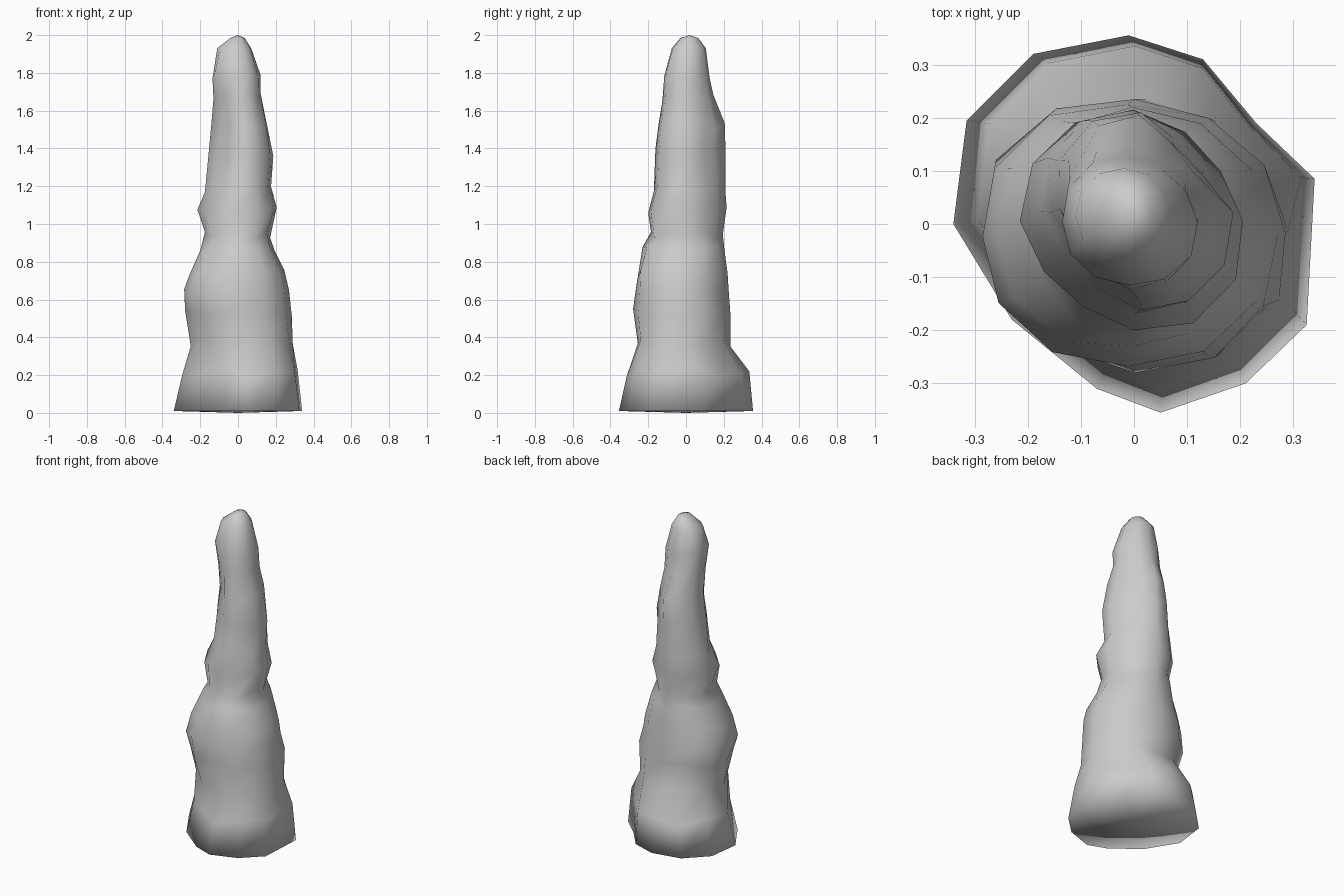
import bpy, bmesh, math

if "Cube" in bpy.data.objects:
    bpy.data.objects.remove(bpy.data.objects["Cube"])

# Contour rings: height, x min, x max, y min, y max, diagonal squeeze
RINGS = [
    (0.01, -0.34, 0.34, -0.355, 0.355, 0),
    (0.21, -0.295, 0.315, -0.315, 0.335, 0),
    (0.37, -0.25, 0.29, -0.255, 0.235, 0.06),
    (0.53, -0.28, 0.285, -0.28, 0.235, 0.03),
    (0.64, -0.285, 0.27, -0.268, 0.225, 0.0),
    (0.74, -0.26, 0.245, -0.255, 0.22, 0.0),
    (0.87, -0.2, 0.195, -0.23, 0.205, 0.03),
    (0.94, -0.175, 0.17, -0.185, 0.195, 0.06),
    (1.07, -0.215, 0.205, -0.2, 0.215, 0.1),
    (1.19, -0.175, 0.175, -0.17, 0.208, 0.17),
    (1.38, -0.155, 0.187, -0.162, 0.21, 0.25),
    (1.52, -0.14, 0.155, -0.145, 0.205, 0.23),
    (1.67, -0.13, 0.12, -0.125, 0.145, 0.1),
    (1.79, -0.135, 0.12, -0.115, 0.125, 0.02),
    (1.93, -0.11, 0.07, -0.075, 0.105, 0.02),
    (1.985, -0.04, 0.035, -0.03, 0.065, 0.05),
]
# Irregular outline of the foot
FOOT = [(0.34, 0.085), (0.23, 0.19), (0.13, 0.31), (-0.01, 0.355),
        (-0.19, 0.32), (-0.315, 0.195), (-0.34, 0.0), (-0.23, -0.18),
        (-0.07, -0.31), (0.05, -0.355), (0.21, -0.3), (0.325, -0.19)]
SIDES = len(FOOT)


def ring_points(index, z, x0, x1, y0, y1, squeeze):
    """Lopsided oval, wider along one diagonal, fitted to its extents."""
    pts = []
    for k in range(SIDES):
        a = 2 * math.pi * k / SIDES
        s = math.sin(2 * a)
        r = 1 - (squeeze if s > 0 else 0.06) * s
        r += 0.02 * math.sin(3 * a + 2.1 * index)
        pts.append((r * math.cos(a), r * math.sin(a)))
    if index < 2:
        pts = FOOT
    xs, ys = [p[0] for p in pts], [p[1] for p in pts]

    def fit(v, vals, lo, hi):
        return lo + (v - min(vals)) / (max(vals) - min(vals)) * (hi - lo)
    out = []
    for k, (x, y) in enumerate(pts):
        wob = 0.02 * math.sin(2.4 * k + 1.7 * index) if 0 < index < len(RINGS) - 2 else 0
        out.append((fit(x, xs, x0, x1), fit(y, ys, y0, y1), z + wob))
    return out


# Rock spire: rings lofted from base to tip
bm = bmesh.new()
loops = [[bm.verts.new(p) for p in ring_points(i, *r)] for i, r in enumerate(RINGS)]
for low, high in zip(loops, loops[1:]):
    for k in range(SIDES):
        n = (k + 1) % SIDES
        bm.faces.new((low[k], low[n], high[n], high[k]))

# Tip and underside caps
tip = bm.verts.new((0.0, 0.02, 2.0))
base = bm.verts.new((0.0, 0.0, 0.0))
for k in range(SIDES):
    n = (k + 1) % SIDES
    bm.faces.new((loops[-1][k], loops[-1][n], tip))
    bm.faces.new((loops[0][n], loops[0][k], base))
bmesh.ops.recalc_face_normals(bm, faces=bm.faces)
for f in bm.faces:
    f.smooth = True

mesh = bpy.data.meshes.new("rock_spire")
bm.to_mesh(mesh)
bm.free()
spire = bpy.data.objects.new("rock_spire", mesh)
bpy.context.collection.objects.link(spire)
